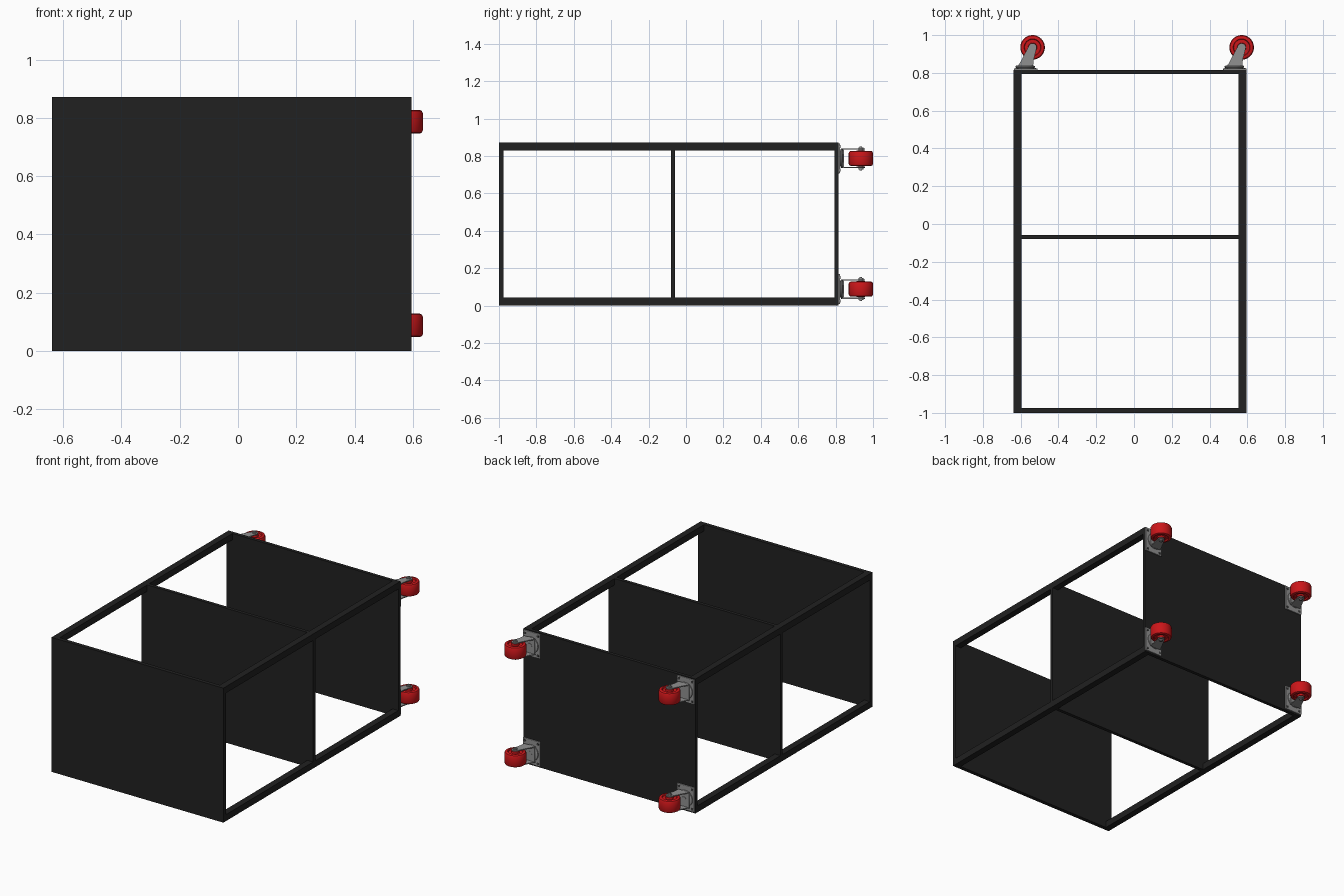
import bpy, bmesh, math
from mathutils import Matrix, Vector

if "Cube" in bpy.data.objects:
    bpy.data.objects.remove(bpy.data.objects["Cube"])


def material(name, rgb):
    m = bpy.data.materials.new(name)
    m.diffuse_color = (*rgb, 1)
    m.use_nodes = True
    m.node_tree.nodes["Principled BSDF"].inputs["Base Color"].default_value = m.diffuse_color
    return m


DARK = material("dark_board", (0.015, 0.015, 0.015))
RED = material("red_wheel", (0.6, 0.008, 0.01))
STEEL = material("steel", (0.28, 0.28, 0.28))
BOLT = material("dark_bolt", (0.05, 0.05, 0.05))


def finish(bm, name, mat, bevel=0, smooth=False):
    bmesh.ops.recalc_face_normals(bm, faces=bm.faces)
    me = bpy.data.meshes.new(name)
    bm.to_mesh(me)
    bm.free()
    ob = bpy.data.objects.new(name, me)
    bpy.context.collection.objects.link(ob)
    me.materials.append(mat)
    if bevel:
        b = ob.modifiers.new("bevel", "BEVEL")
        b.width, b.segments = bevel, 2
    if smooth:
        bpy.ops.object.select_all(action="DESELECT")
        ob.select_set(True)
        bpy.context.view_layer.objects.active = ob
        bpy.ops.object.shade_smooth_by_angle(angle=math.radians(35))
    return ob


def box(name, lo, hi, mat, bevel=0):
    lo, hi = Vector(lo), Vector(hi)
    bm = bmesh.new()
    bmesh.ops.create_cube(bm, size=1, matrix=Matrix.Translation((lo + hi) / 2)
                          @ Matrix.Diagonal((*(hi - lo), 1)))
    return finish(bm, name, mat, bevel)


def lathe(name, profile, centre, axis, mat, steps=40):
    """Spin (radius, height) points about the z or y axis through centre."""
    bm = bmesh.new()
    vs = [bm.verts.new((r, 0, h)) for r, h in profile]
    es = [bm.edges.new(p) for p in zip(vs, vs[1:])]
    bmesh.ops.spin(bm, geom=vs + es, cent=(0, 0, 0), axis=(0, 0, 1),
                   angle=math.tau, steps=steps, use_merge=False)
    bmesh.ops.remove_doubles(bm, verts=bm.verts, dist=1e-5)
    if axis == "y":
        bm.transform(Matrix.Rotation(-math.pi / 2, 4, "X"))
    bm.transform(Matrix.Translation(centre))
    return finish(bm, name, mat, smooth=True)


def prism(name, pts, z0, z1, mat):
    bm = bmesh.new()
    f = bm.faces.new([bm.verts.new((x, y, z0)) for x, y in pts])
    new = bmesh.ops.extrude_face_region(bm, geom=[f])["geom"]
    bmesh.ops.translate(bm, vec=(0, 0, z1 - z0),
                        verts=[v for v in new if isinstance(v, bmesh.types.BMVert)])
    return finish(bm, name, mat, smooth=True)


X0, X1, H = -0.638, 0.595, 0.872

# Three shelf boards, stacked along y because the cart lies on its back
for name, y0, y1 in (("top_shelf", -1, -0.975), ("middle_shelf", -0.08, -0.058),
                     ("bottom_shelf", 0.793, 0.815)):
    box(name, (X0, y0, 0), (X1, y1, H), DARK)

# Four corner posts
for i, x in enumerate((X0, X1 - 0.042)):
    for j, z in enumerate((0, H - 0.042)):
        box(f"corner_post_{i}{j}", (x, -0.998, z), (x + 0.042, 0.814, z + 0.042), DARK)


def caster(tag, px, pz):
    # Mounting plate with four bolts
    box("caster_plate_" + tag, (px - 0.062, 0.815, pz - 0.08),
        (px + 0.062, 0.823, pz + 0.08), STEEL, 0.002)
    for sx in (-1, 1):
        for sz in (-1, 1):
            lathe(f"plate_bolt_{tag}", [(0, 0), (0.008, 0), (0.008, 0.003), (0, 0.003)],
                  (px + sx * 0.047, 0.822, pz + sz * 0.063), "y", BOLT, 12)
    # Swivel bearing
    sx = px - 0.003
    lathe("swivel_" + tag, [(0, 0), (0.042, 0), (0.042, 0.005), (0.052, 0.007),
                            (0.052, 0.014), (0.046, 0.018), (0, 0.018)],
          (sx, 0.821, pz), "y", STEEL)
    lathe("king_pin_" + tag, [(0, 0), (0.016, 0), (0.016, 0.008), (0, 0.008)],
          (sx, 0.838, pz), "y", STEEL, 20)
    # Fork: crown plus two raked cheeks with rounded ends
    box("fork_crown_" + tag, (sx - 0.036, 0.837, pz - 0.052),
        (sx + 0.042, 0.845, pz + 0.052), STEEL, 0.002)
    wx, wy = px + 0.036, 0.935
    arc = [(wx + 0.022 * math.cos(a), wy + 0.022 * math.sin(a))
           for a in (math.radians(d) for d in range(-10, 171, 20))]
    cheek = [(sx - 0.036, 0.838), (sx + 0.042, 0.838), (sx + 0.046, 0.875)] + arc
    for k, s in enumerate((-1, 1)):
        prism(f"fork_cheek_{tag}_{k}", cheek, pz + s * 0.046, pz + s * 0.052, STEEL)
    # Wheel with a rounded tread and dished hub
    half = [(0.016, 0.043), (0.022, 0.043), (0.024, 0.032), (0.042, 0.032),
            (0.045, 0.040), (0.055, 0.040), (0.061, 0.037), (0.065, 0.029)]
    ring = half + [(r, -h) for r, h in reversed(half)]
    lathe("wheel_" + tag, ring + ring[:1], (wx, wy, pz), "z", RED, 48)
    # Axle and nuts
    lathe("axle_" + tag, [(0, -0.064), (0.007, -0.064), (0.007, -0.059), (0.013, -0.059),
                          (0.013, 0.059), (0.007, 0.059), (0.007, 0.064), (0, 0.064)],
          (wx, wy, pz), "z", STEEL, 24)


for i, px in enumerate((-0.573, 0.534)):
    for j, pz in enumerate((0.088, 0.787)):
        caster(f"{i}{j}", px, pz)
